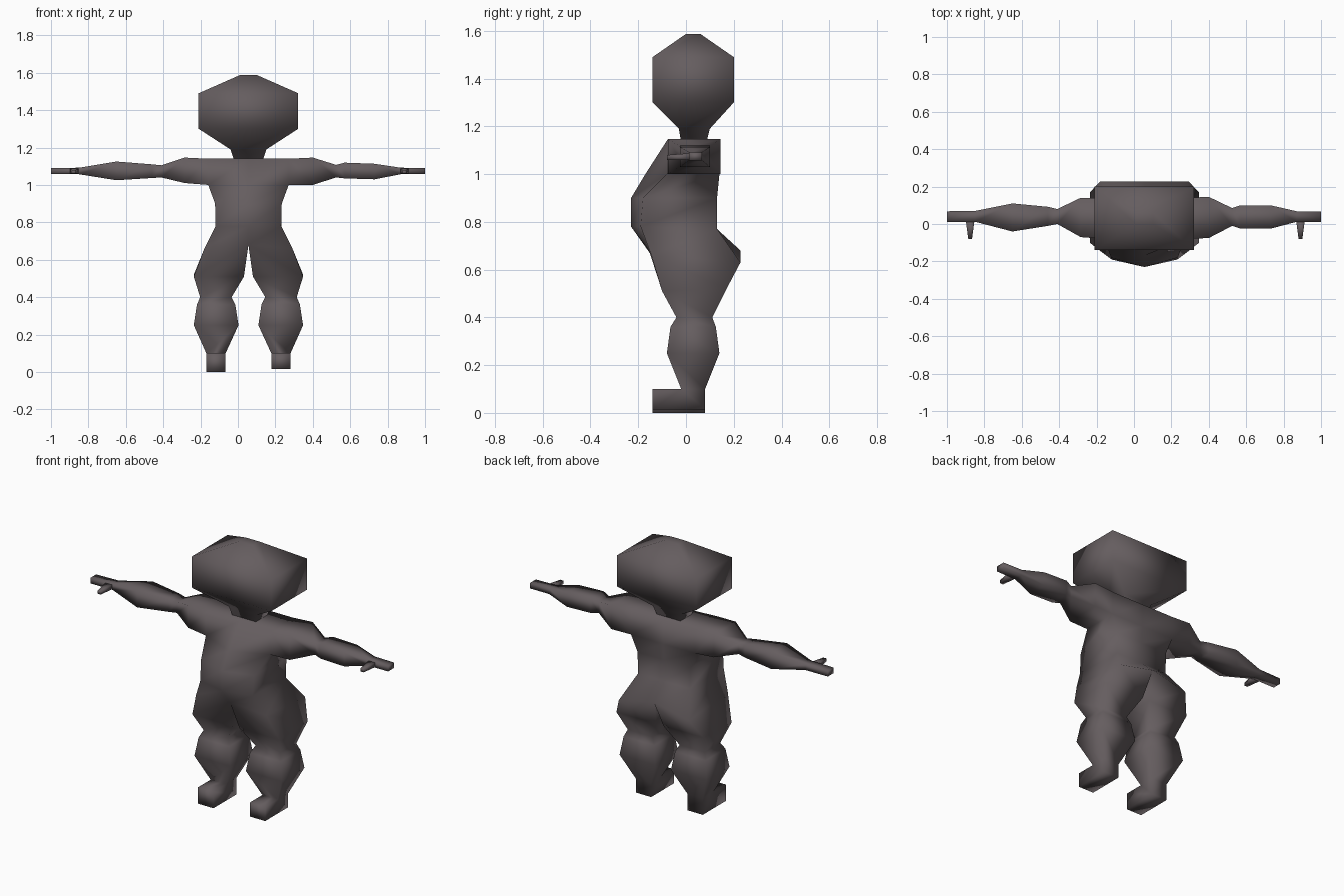
import bpy
import bmesh
from mathutils import Vector

default_cube = bpy.data.objects.get("Cube")
if default_cube:
    bpy.data.objects.remove(default_cube, do_unlink=True)

MIDDLE = 0.056  # x of the body's centre plane

# One dark clay colour for the whole figure
clay = bpy.data.materials.new("dark_clay")
clay.use_nodes = True
clay_colour = (0.13, 0.11, 0.115, 1)
clay.diffuse_color = clay_colour
shader = clay.node_tree.nodes["Principled BSDF"]
shader.inputs["Base Color"].default_value = clay_colour
shader.inputs["Roughness"].default_value = 0.8


def loft(bm, rings, cap_start=False, cap_end=False):
    """Skin a list of point rings with quads."""
    loops = [[bm.verts.new(Vector(point)) for point in ring] for ring in rings]
    for lower, upper in zip(loops, loops[1:]):
        count = len(lower)
        for i in range(count):
            j = (i + 1) % count
            bm.faces.new((lower[i], lower[j], upper[j], upper[i]))
    if cap_start:
        bm.faces.new(loops[0])
    if cap_end:
        bm.faces.new(loops[-1])


def finish(bm, name):
    """Weld the parts, drop walls hidden inside the joints, shade smooth."""
    bmesh.ops.remove_doubles(bm, verts=bm.verts, dist=0.0005)
    inner = [f for f in bm.faces if all(len(e.link_faces) > 2 for e in f.edges)]
    bmesh.ops.delete(bm, geom=inner, context="FACES")
    bmesh.ops.recalc_face_normals(bm, faces=bm.faces)
    for face in bm.faces:
        face.smooth = True
    mesh = bpy.data.meshes.new(name)
    bm.to_mesh(mesh)
    bm.free()
    mesh.materials.append(clay)
    obj = bpy.data.objects.new(name, mesh)
    bpy.context.collection.objects.link(obj)
    return obj


def torso_ring(half, front, belly, back, z_front, z_back, z_mid=None):
    """Six points: a centre line in front and behind, and four corners."""
    z_mid_front = z_front if z_mid is None else z_mid
    z_mid_back = z_back if z_mid is None else z_mid
    left, right = MIDDLE + half, MIDDLE - half
    return [(left, front, z_front), (MIDDLE, belly, z_mid_front),
            (right, front, z_front), (right, back, z_back),
            (MIDDLE, back, z_mid_back), (left, back, z_back)]


def flat_ring(x0, x1, y0, y1, z):
    return [(x0, y0, z), (x1, y0, z), (x1, y1, z), (x0, y1, z)]


def arm_ring(x, y0, y1, z0, z1):
    return [(x, y0, z0), (x, y1, z0), (x, y1, z1), (x, y0, z1)]


# Torso from the shoulders down to the hips
body = bmesh.new()
torso = [
    torso_ring(0.215, -0.08, -0.06, 0.14, 1.14, 1.14),
    torso_ring(0.215, -0.08, -0.17, 0.14, 1.0, 1.0),
    torso_ring(0.178, -0.18, -0.23, 0.13, 0.9, 0.9),
    torso_ring(0.175, -0.19, -0.23, 0.13, 0.78, 0.77),
    torso_ring(0.235, -0.145, -0.155, 0.228, 0.66, 0.63, 0.68),
]
loft(body, torso, cap_start=True)
hips = torso[-1]


def add_leg(side, floor):
    """Leg and foot; side is 1 for the left and -1 for the right."""
    outer_front, outer_back = (hips[0], hips[5]) if side > 0 else (hips[2], hips[3])
    rings = [[hips[1], outer_front, outer_back, hips[4]]]
    # inner, outer, front y, back y, front z, back z
    sections = [
        (0.024, 0.292, -0.10, 0.17, 0.51, 0.52),   # thigh
        (0.09, 0.258, -0.04, 0.11, 0.4, 0.4),      # knee
        (0.07, 0.275, -0.065, 0.125, 0.36, 0.36),
        (0.053, 0.292, -0.08, 0.14, 0.25, 0.25),   # calf
        (0.122, 0.225, -0.02, 0.08, 0.1, 0.1),     # ankle
        (0.122, 0.225, -0.02, 0.08, 0.1, floor),   # heel
        (0.122, 0.225, -0.14, -0.14, 0.1, floor),  # toe
    ]
    for inner, outer, front, back, z_front, z_back in sections:
        a, b = MIDDLE + side * inner, MIDDLE + side * outer
        rings.append([(a, front, z_front), (b, front, z_front),
                      (b, back, z_back), (a, back, z_back)])
    loft(body, rings, cap_end=True)


add_leg(1, 0.015)
add_leg(-1, 0.0)


def add_arm(side, sections, thumb_x):
    """Arm from the shoulder opening to the fingertips, with its thumb."""
    shoulder = arm_ring(MIDDLE + side * 0.215, -0.08, 0.14, 1.0, 1.14)
    loft(body, [shoulder] + [arm_ring(*s) for s in sections], cap_end=True)
    thumb = []
    for y, wide, z0, z1 in ((0.025, 0.024, 1.06, 1.088), (-0.08, 0.01, 1.06, 1.08)):
        thumb.append([(thumb_x - wide, y, z0), (thumb_x + wide, y, z0),
                      (thumb_x + wide, y, z1), (thumb_x - wide, y, z1)])
    loft(body, thumb, cap_start=True, cap_end=True)


# Upper arm, elbow, forearm, wrist and hand
add_arm(-1, [(-0.285, -0.07, 0.14, 1.01, 1.146),
             (-0.41, 0.0, 0.08, 1.04, 1.105),
             (-0.46, -0.01, 0.092, 1.037, 1.11),
             (-0.65, -0.04, 0.11, 1.025, 1.125),
             (-0.85, 0.012, 0.07, 1.057, 1.092),
             (-1.0, 0.012, 0.068, 1.057, 1.09)], -0.876)
add_arm(1, [(0.4, -0.075, 0.145, 1.0, 1.146),
            (0.525, -0.01, 0.085, 1.04, 1.107),
            (0.57, -0.025, 0.1, 1.035, 1.119),
            (0.73, -0.025, 0.1, 1.03, 1.113),
            (0.87, 0.012, 0.068, 1.057, 1.092),
            (1.0, 0.012, 0.068, 1.057, 1.09)], 0.89)
finish(body, "body")

# Head and neck
head = bmesh.new()
loft(head, [flat_ring(-0.02, 0.132, -0.02, 0.085, 1.13),
            flat_ring(-0.04, 0.152, -0.03, 0.1, 1.19),
            flat_ring(-0.21, 0.322, -0.14, 0.2, 1.3),
            flat_ring(-0.21, 0.322, -0.14, 0.2, 1.49),
            flat_ring(0.01, 0.102, 0.0, 0.06, 1.587)],
     cap_start=True, cap_end=True)
finish(head, "head")
